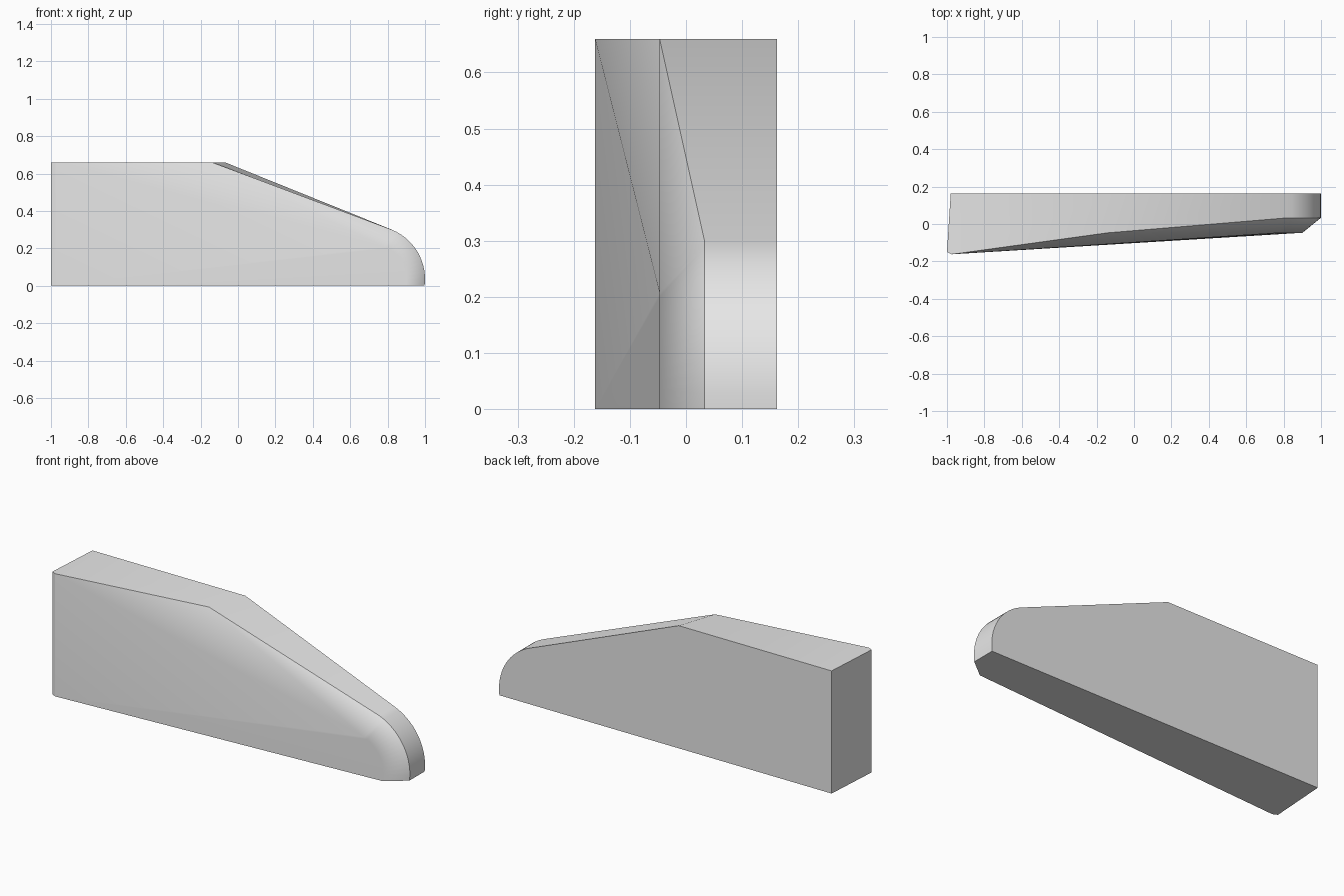
import bpy, bmesh
from math import asin, atan2, cos, sin

cube = bpy.data.objects.get("Cube")
if cube:
    bpy.data.objects.remove(cube, do_unlink=True)

HEIGHT, BACK, FRONT = 0.66, 0.162, -0.162
STEPS = 14
CX, CZ = 0.714, 0.035          # centre of the rounded nose
START = atan2(0.89, 0.36)      # where the slope meets the nose

paint = bpy.data.materials.new("plain_grey")
paint.use_nodes = True
grey = (0.8, 0.8, 0.8, 1)
paint.diffuse_color = grey
paint.node_tree.nodes["Principled BSDF"].inputs["Base Color"].default_value = grey

bm = bmesh.new()


def vert(x, y, z):
    return bm.verts.new((x, y, z))


def nose(radius, y):
    """Rounded nose outline from the slope down to the ground."""
    end = -asin(CZ / radius)
    angles = [START + (end - START) * i / STEPS for i in range(STEPS + 1)]
    points = [vert(CX + radius * cos(a), y, CZ + radius * sin(a)) for a in angles]
    points[-1].co.z = 0
    return points


def post(x, y):
    """Upright corner edge as a (bottom, top) pair."""
    return vert(x, y, 0), vert(x, y, HEIGHT)


# Corners at the blunt end and the three nose outlines
back_post = post(-0.98, BACK)
side_post = post(-1.0, -0.15)
front_post = post(-0.975, FRONT)
inner = nose(0.186, -0.047)
middle = nose(0.286, 0.033)
outer = nose(0.286, BACK)
ridge = vert(-0.14, -0.047, HEIGHT)
back_ridge = vert(-0.07, BACK, HEIGHT)

# Main faces: front, back, top, slope, blunt end and underside
bm.faces.new([front_post[1], front_post[0]] + inner[::-1])
bm.faces.new([back_post[0], back_post[1], back_ridge] + outer)
bm.faces.new([side_post[1], front_post[1], ridge, back_ridge, back_post[1]])
bm.faces.new([ridge, middle[0], outer[0], back_ridge])
for a, b in ((back_post, side_post), (side_post, front_post)):
    bm.faces.new([a[0], b[0], b[1], a[1]])
bm.faces.new([side_post[0], back_post[0], outer[-1], middle[-1], inner[-1], front_post[0]])

# Tapered bevel above the front face
bm.faces.new([front_post[1], inner[0], ridge])
bm.faces.new([ridge, inner[0], middle[0]])

# Nose strips
for low, high in ((inner, middle), (middle, outer)):
    for i in range(STEPS):
        bm.faces.new([low[i], low[i + 1], high[i + 1], high[i]])

bmesh.ops.recalc_face_normals(bm, faces=bm.faces[:])
for face in bm.faces:
    face.smooth = True

# Keep creases crisp along the outlines, the posts and the ground
crisp = [set(pair) for line in (
    [front_post[1], ridge] + middle,
    [back_post[1], back_ridge] + outer,
    back_post, side_post, front_post,
    [back_post[1], side_post[1], front_post[1]],
) for pair in zip(line, line[1:])]
for edge in bm.edges:
    on_ground = all(v.co.z < 1e-5 for v in edge.verts)
    edge.smooth = not (on_ground or set(edge.verts) in crisp)

mesh = bpy.data.meshes.new("tapered_block")
bm.to_mesh(mesh)
bm.free()
mesh.materials.append(paint)
block = bpy.data.objects.new("tapered_block", mesh)
bpy.context.scene.collection.objects.link(block)
shading = block.modifiers.new("even_shading", 'WEIGHTED_NORMAL')
shading.keep_sharp = True
